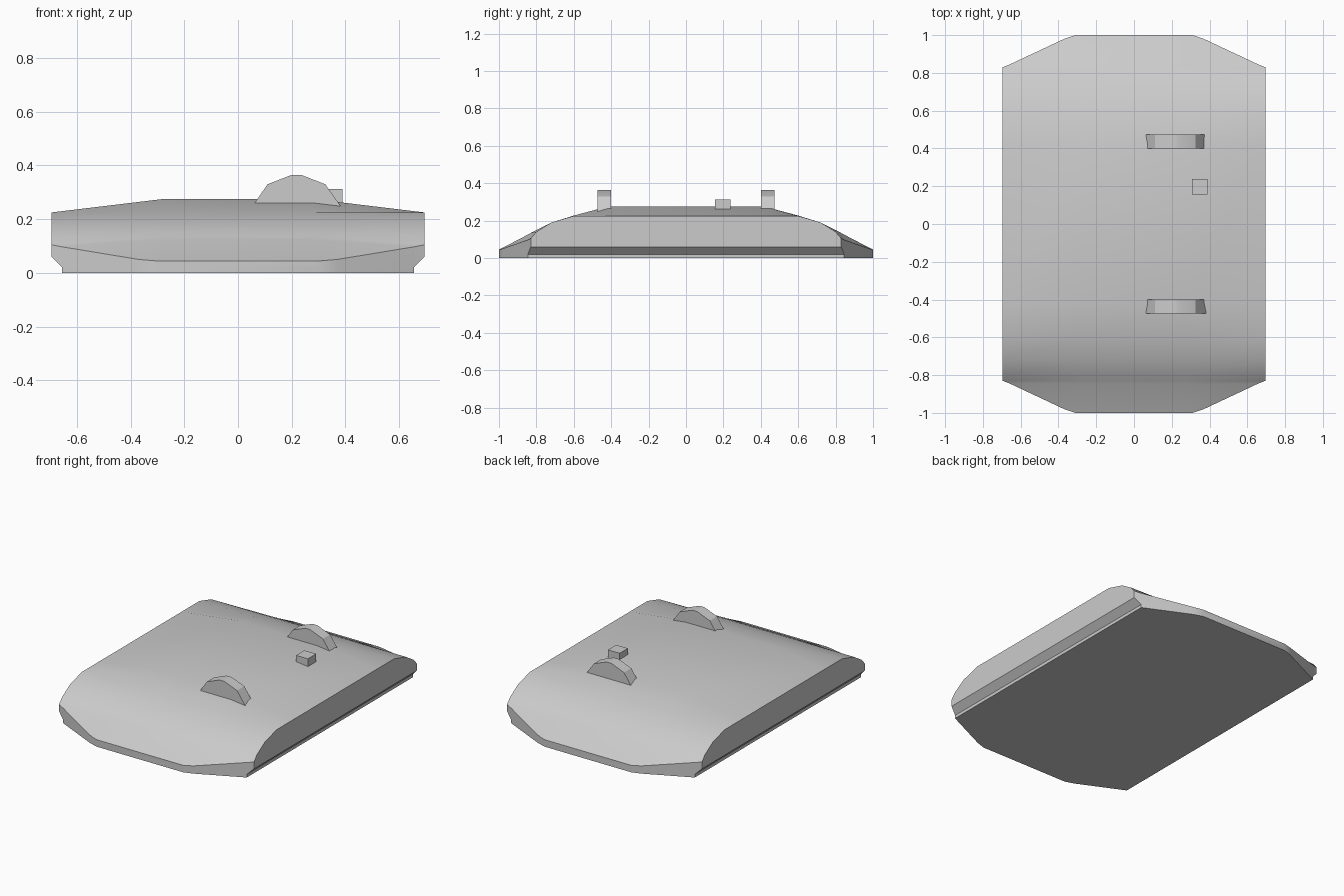
import bpy
import bmesh
import math

old = bpy.data.objects.get("Cube")
if old:
    bpy.data.objects.remove(old, do_unlink=True)

grey = bpy.data.materials.new("plain grey")
grey.use_nodes = True
COLOUR = (0.6, 0.6, 0.6, 1)
grey.diffuse_color = COLOUR
grey.node_tree.nodes["Principled BSDF"].inputs["Base Color"].default_value = COLOUR


def finish(name, bm, smooth=True):
    bmesh.ops.remove_doubles(bm, verts=bm.verts, dist=0.0001)
    bmesh.ops.recalc_face_normals(bm, faces=bm.faces)
    mesh = bpy.data.meshes.new(name)
    bm.to_mesh(mesh)
    bm.free()
    mesh.materials.append(grey)
    obj = bpy.data.objects.new(name, mesh)
    bpy.context.collection.objects.link(obj)
    if smooth:
        bpy.ops.object.select_all(action="DESELECT")
        obj.select_set(True)
        bpy.context.view_layer.objects.active = obj
        bpy.ops.object.shade_smooth_by_angle(angle=math.radians(30))
    return obj


# Hull stations from the middle to one end: y, half width, rim z, crown z
STATIONS = [
    (0.42, 0.695, 0.225, 0.275),
    (0.60, 0.695, 0.225, 0.227),
    (0.72, 0.695, 0.19, 0.19),
    (0.80, 0.695, 0.14, 0.15),
    (0.83, 0.695, 0.105, 0.134),
    (0.846, 0.655, 0.097, 0.125),
    (0.98, 0.37, 0.05, 0.055),
    (1.0, 0.31, 0.045, 0.045),
]


def hull_ring(bm, y, half, rim, crown):
    full = half > 0.66
    foot = 0.655 if full else half
    mid = 0.06 if full else 0.02
    right = [(0.28, crown), (half, rim), (half, mid), (foot, 0.02), (foot, 0)]
    left = [(-x, z) for x, z in reversed(right)]
    return [bm.verts.new((x, y, z)) for x, z in right + left]


bm = bmesh.new()
rings = [hull_ring(bm, -y, *rest) for y, *rest in reversed(STATIONS)]
rings += [hull_ring(bm, *station) for station in STATIONS]
for a, b in zip(rings, rings[1:]):
    for i in range(len(a)):
        j = (i + 1) % len(a)
        bm.faces.new((a[i], a[j], b[j], b[i]))
bm.faces.new(rings[0])
bm.faces.new(rings[-1])
bmesh.ops.dissolve_degenerate(bm, dist=0.0001, edges=bm.edges)
finish("hull", bm)

# Two arched lugs standing on the crown
ARCH = [(0.055, 0.25), (0.11, 0.33), (0.2, 0.365), (0.235, 0.365),
        (0.325, 0.33), (0.385, 0.245), (0.385, 0.23), (0.055, 0.23)]
for name, side in (("front_lug", -1), ("back_lug", 1)):
    bm = bmesh.new()
    face = bm.faces.new([bm.verts.new((x, side * 0.4, z)) for x, z in ARCH])
    out = bmesh.ops.extrude_face_region(bm, geom=[face])
    moved = [v for v in out["geom"] if isinstance(v, bmesh.types.BMVert)]
    bmesh.ops.translate(bm, verts=moved, vec=(0, side * 0.074, 0))
    finish(name, bm)

# Small block between the lugs
bm = bmesh.new()
bmesh.ops.create_cube(bm, size=1)
bmesh.ops.scale(bm, verts=bm.verts, vec=(0.084, 0.084, 0.072))
bmesh.ops.translate(bm, verts=bm.verts, vec=(0.348, 0.197, 0.276))
finish("small_block", bm, smooth=False)
